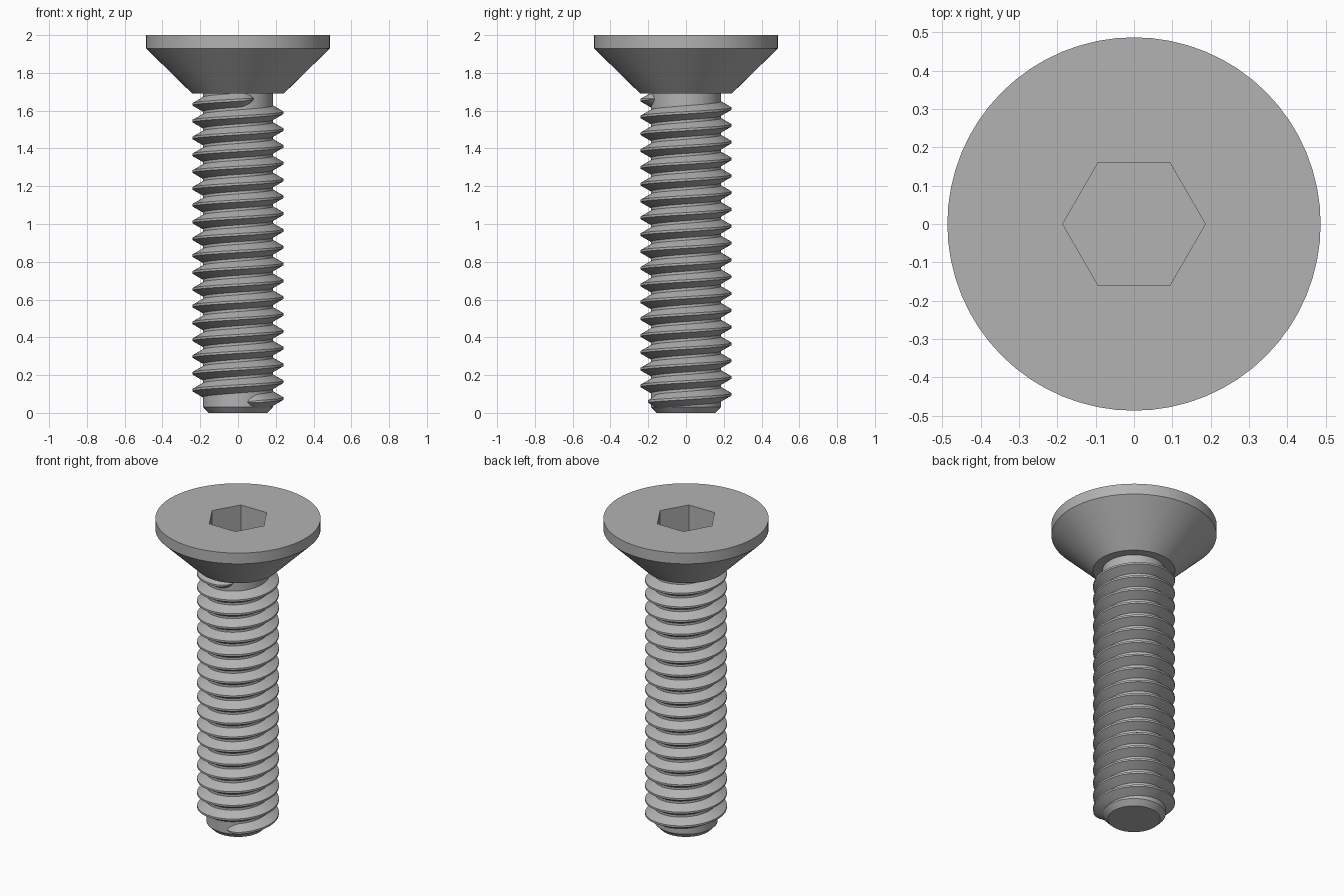
import bpy
import bmesh
import math

SIDES = 64
CORE, CREST, PITCH = 0.186, 0.241, 0.089

cube = bpy.data.objects.get("Cube")
if cube:
    bpy.data.objects.remove(cube, do_unlink=True)

steel = bpy.data.materials.new("grey steel")
steel.use_nodes = True
steel.diffuse_color = (0.45, 0.45, 0.45, 1)
steel.node_tree.nodes["Principled BSDF"].inputs["Base Color"].default_value = (0.45, 0.45, 0.45, 1)


def finish(name, bm):
    """Turn a bmesh into a smooth-shaded steel object with sharp edges kept."""
    bmesh.ops.recalc_face_normals(bm, faces=bm.faces)
    mesh = bpy.data.meshes.new(name)
    bm.to_mesh(mesh)
    bm.free()
    mesh.materials.append(steel)
    obj = bpy.data.objects.new(name, mesh)
    bpy.context.collection.objects.link(obj)
    smooth(obj)
    return obj


def smooth(obj):
    bpy.ops.object.select_all(action='DESELECT')
    obj.select_set(True)
    bpy.context.view_layer.objects.active = obj
    bpy.ops.object.shade_smooth_by_angle(angle=math.radians(25))


def skin(bm, rings, closed):
    """Bridge neighbouring vertex rings with quads and cap both ends."""
    for a, b in zip(rings, rings[1:]):
        n = len(a)
        for i in range(n):
            j = (i + 1) % n
            bm.faces.new((a[i], a[j], b[j], b[i]))
    if closed:
        bm.faces.new(rings[0])
        bm.faces.new(rings[-1])


def lathe(name, profile, sides=SIDES):
    """Solid of revolution from (radius, height) points."""
    bm = bmesh.new()
    turn = 2 * math.pi / sides
    rings = [[bm.verts.new((r * math.cos(i * turn), r * math.sin(i * turn), z))
              for i in range(sides)] for r, z in profile]
    skin(bm, rings, True)
    return finish(name, bm)


# Countersunk head with hexagonal socket
head = lathe("countersunk_head", [(0.242, 1.69), (0.487, 1.93), (0.487, 2.0)])
cutter = lathe("socket_cutter", [(0.186, 1.8), (0.186, 2.1)], 6)
cutter.hide_render = True
cut = head.modifiers.new("socket", 'BOOLEAN')
cut.operation = 'DIFFERENCE'
cut.solver = 'EXACT'
cut.object = cutter
bpy.context.view_layer.objects.active = head
bpy.ops.object.modifier_apply(modifier=cut.name)
bpy.data.objects.remove(cutter, do_unlink=True)
smooth(head)

# Shank core with chamfered tip
lathe("shank_core", [(0.155, 0), (CORE, 0.032), (CORE, 1.7)])

# Right-hand helical thread that runs out at both ends
bm = bmesh.new()
start, end = math.radians(-75), math.radians(17 * 360 + 297)
steps = 18 * SIDES
fade = math.radians(20)
inner = CORE - 0.006
rings = []
angles = [start + (end - start) * i / steps for i in range(steps + 1)]
for a in angles:
    edge = min(1, min(a - start, end - a) / fade)
    s = max(0.08, math.sqrt(max(0, edge)))
    z = 0.076 + PITCH * a / (2 * math.pi)
    outer = inner + (CREST - inner) * s
    section = [(inner, -0.041), (outer, -0.006), (outer, 0.006), (inner, 0.041)]
    rings.append([bm.verts.new((r * math.cos(a), r * math.sin(a), z + h * s))
                  for r, h in section])
skin(bm, rings, True)
finish("helical_thread", bm)
